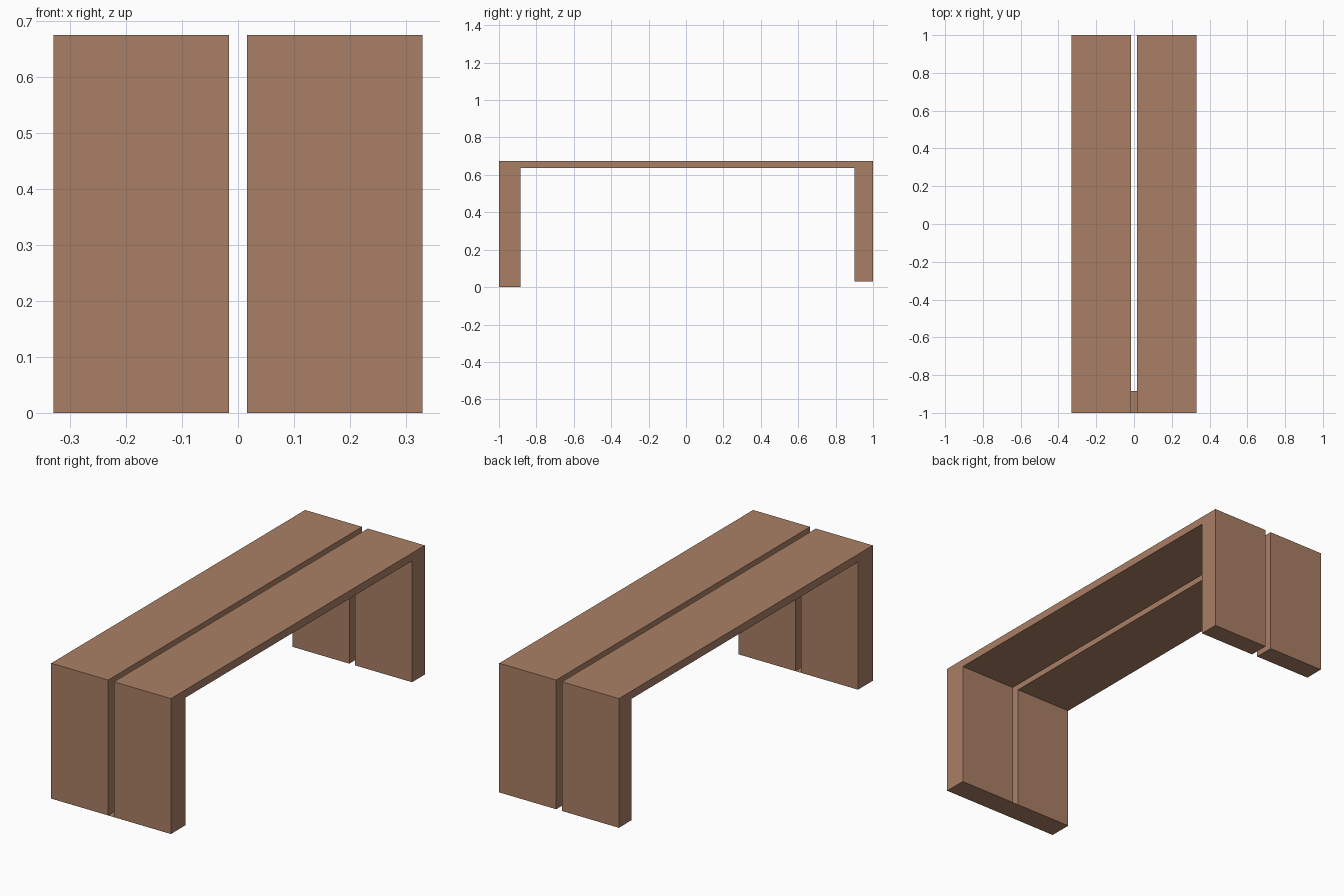
import bpy
import bmesh

cube = bpy.data.objects.get("Cube")
if cube:
    bpy.data.objects.remove(cube, do_unlink=True)

INNER, OUTER = 0.016, 0.33
FRONT_LEG, BACK_LEG = -0.884, 0.9
TOP, UNDERSIDE, BACK_FOOT = 0.675, 0.636, 0.031

# Wood colour
wood = bpy.data.materials.new("brown wood")
wood.use_nodes = True
colour = (0.402, 0.212, 0.130, 1)
wood.diffuse_color = colour
wood.node_tree.nodes["Principled BSDF"].inputs["Base Color"].default_value = colour


def add_object(name, bm):
    mesh = bpy.data.meshes.new(name)
    bm.to_mesh(mesh)
    bm.free()
    mesh.materials.append(wood)
    obj = bpy.data.objects.new(name, mesh)
    bpy.context.collection.objects.link(obj)
    return obj


# Side profile of one half: seat plank with a front and a back leg
profile = [(-1, 0), (FRONT_LEG, 0), (FRONT_LEG, UNDERSIDE), (BACK_LEG, UNDERSIDE),
           (BACK_LEG, BACK_FOOT), (1, BACK_FOOT), (1, TOP), (-1, TOP)]


def bench_half(name, x_start, x_end):
    bm = bmesh.new()
    face = bm.faces.new([bm.verts.new((x_start, y, z)) for y, z in profile])
    sweep = bmesh.ops.extrude_face_region(bm, geom=[face], use_keep_orig=True)
    moved = [v for v in sweep["geom"] if isinstance(v, bmesh.types.BMVert)]
    bmesh.ops.translate(bm, vec=(x_end - x_start, 0, 0), verts=moved)
    bmesh.ops.recalc_face_normals(bm, faces=bm.faces)
    add_object(name, bm)


bench_half("left_bench_half", INNER, OUTER)
bench_half("right_bench_half", -OUTER, -INNER)

# Flat foot plate joining the front legs across the gap
bm = bmesh.new()
corners = [(-INNER, -1), (-INNER, FRONT_LEG), (INNER, FRONT_LEG), (INNER, -1)]
bm.faces.new([bm.verts.new((x, y, 0)) for x, y in corners])
add_object("front_foot_plate", bm)
